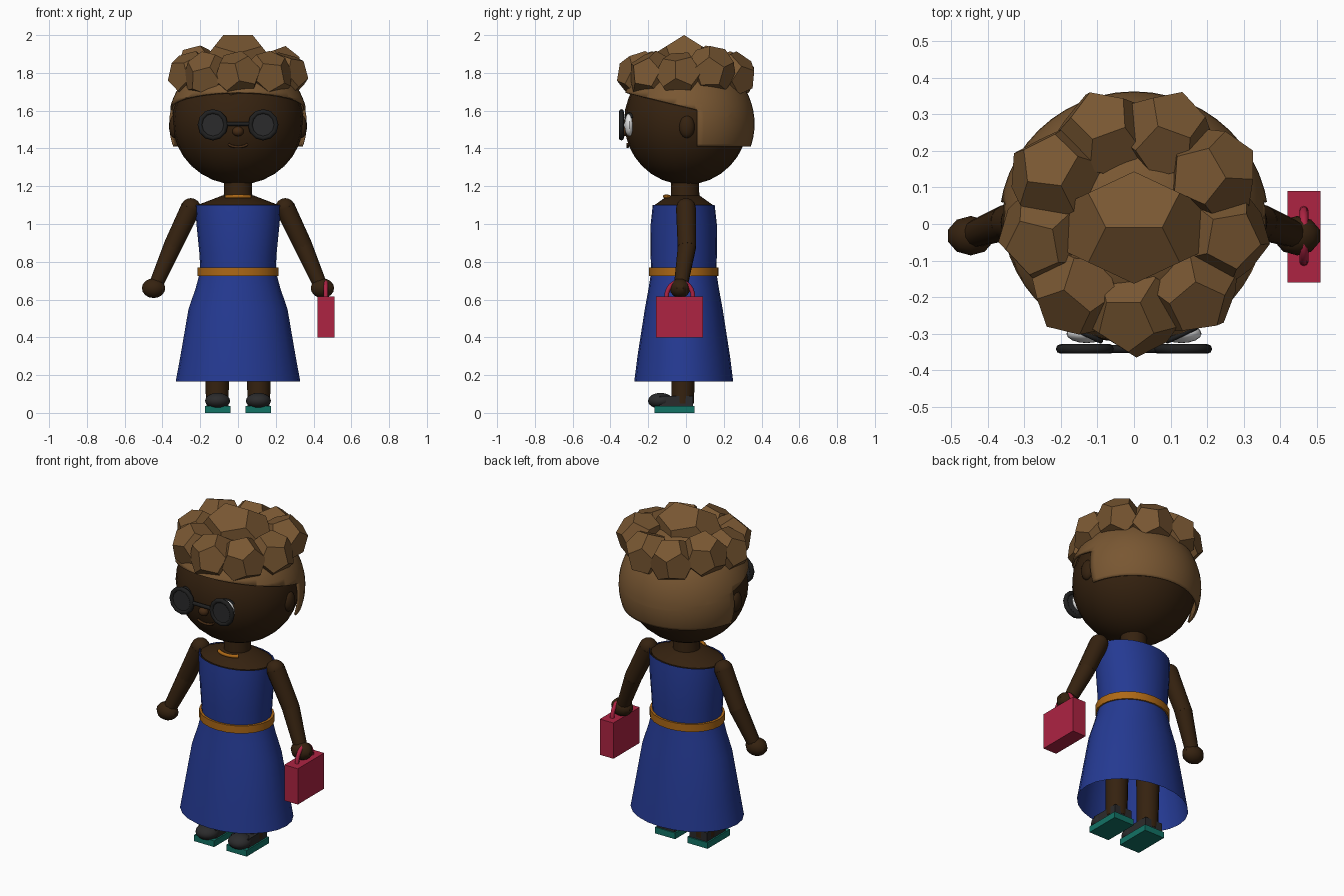
import bpy, bmesh, math, random
from mathutils import Vector, Matrix, Euler

cube = bpy.data.objects.get("Cube")
if cube:
    bpy.data.objects.remove(cube, do_unlink=True)
random.seed(4)


def material(name, r, g, b):
    m = bpy.data.materials.new(name)
    m.use_nodes = True
    m.diffuse_color = (r, g, b, 1)
    node = next(n for n in m.node_tree.nodes if n.type == 'BSDF_PRINCIPLED')
    node.inputs["Base Color"].default_value = (r, g, b, 1)
    return m


SKIN = material("dark skin", .036, .016, .005)
LIP = material("lip brown", .06, .024, .007)
HAIR = material("hair brown", .19, .095, .032)
BLUE = material("dress blue", .018, .042, .29)
GOLD = material("belt orange", .42, .14, .008)
RED = material("bag red", .42, .017, .055)
TEAL = material("sole teal", .006, .17, .13)
BLACK = material("frame black", .014, .014, .014)
GREY = material("shoe charcoal", .024, .024, .025)
WHITE = material("eye white", .8, .8, .8)


def finish(name, bm, mat, smooth=40):
    bmesh.ops.recalc_face_normals(bm, faces=bm.faces[:])
    me = bpy.data.meshes.new(name)
    bm.to_mesh(me)
    bm.free()
    me.materials.append(mat)
    ob = bpy.data.objects.new(name, me)
    bpy.context.collection.objects.link(ob)
    if smooth:
        bpy.ops.object.select_all(action='DESELECT')
        ob.select_set(True)
        bpy.context.view_layer.objects.active = ob
        bpy.ops.object.shade_smooth_by_angle(angle=math.radians(smooth))
    return ob


def ball(name, mat, loc, scale, segs=16, rings=12):
    bm = bmesh.new()
    mtx = Matrix.LocRotScale(Vector(loc), None, Vector(scale))
    bmesh.ops.create_uvsphere(bm, u_segments=segs, v_segments=rings, radius=1, matrix=mtx)
    return finish(name, bm, mat)


def box(name, mat, lo, hi):
    lo, hi = Vector(lo), Vector(hi)
    bm = bmesh.new()
    bmesh.ops.create_cube(bm, size=1, matrix=Matrix.LocRotScale((lo + hi) / 2, None, hi - lo))
    return finish(name, bm, mat, 0)


def limb(name, mat, a, b, ra, rb, segs=12):
    a, b = Vector(a), Vector(b)
    rot = (b - a).to_track_quat('Z', 'Y')
    bm = bmesh.new()
    bmesh.ops.create_cone(bm, cap_ends=True, segments=segs, radius1=ra, radius2=rb,
                          depth=(b - a).length, matrix=Matrix.LocRotScale((a + b) / 2, rot, None))
    return finish(name, bm, mat)


def loft(name, mat, rings, cy=-.012, segs=24, caps=False):
    """Stack of ellipses (z, x radius, y radius)."""
    bm = bmesh.new()
    loops = []
    for z, rx, ry in rings:
        angles = [2 * math.pi * i / segs for i in range(segs)]
        loops.append([bm.verts.new((rx * math.cos(t), cy + ry * math.sin(t), z)) for t in angles])
    for p, q in zip(loops, loops[1:]):
        for i in range(segs):
            j = (i + 1) % segs
            bm.faces.new((p[i], p[j], q[j], q[i]))
    if caps:
        bm.faces.new(loops[0])
        bm.faces.new(loops[-1])
    return finish(name, bm, mat)


def tube(name, mat, points, r, closed=False):
    cu = bpy.data.curves.new(name, 'CURVE')
    cu.dimensions = '3D'
    cu.bevel_depth = r
    cu.bevel_resolution = 2
    cu.use_fill_caps = True
    sp = cu.splines.new('POLY')
    sp.points.add(len(points) - 1)
    for p, co in zip(sp.points, points):
        p.co = (*co, 1)
    sp.use_cyclic_u = closed
    sp.use_smooth = True
    cu.materials.append(mat)
    ob = bpy.data.objects.new(name, cu)
    bpy.context.collection.objects.link(ob)
    return ob


def arc(start, end, n):
    return [math.radians(start + (end - start) * i / n) for i in range(n + 1)]


def dodecahedron(name, loc, scale, rot):
    phi = (1 + 5 ** .5) / 2
    signs = (-1, 1)
    pts = [(a, b, c) for a in signs for b in signs for c in signs]
    for a in signs:
        for b in signs:
            u, v = a / phi, b * phi
            pts += [(u, 0, v), (0, v, u), (v, u, 0)]
    bm = bmesh.new()
    for p in pts:
        bm.verts.new(p)
    bmesh.ops.convex_hull(bm, input=bm.verts[:])
    bmesh.ops.dissolve_limit(bm, angle_limit=.05, verts=bm.verts[:], edges=bm.edges[:])
    bm.transform(Matrix.LocRotScale(Vector(loc), rot, Vector(scale)))
    return finish(name, bm, HAIR, 0)


# Head and hair shell
ball("head", SKIN, (0, 0, 1.543), (.347, .328, .335), 24, 16)
bm = bmesh.new()
bmesh.ops.create_uvsphere(bm, u_segments=48, v_segments=32, radius=1,
                          matrix=Matrix.LocRotScale(Vector((0, 0, 1.53)), None, Vector((.37, .363, .365))))
SPLIT, NAPE, BROW, SLOPE = .06, 1.41, 1.605, .24
for co, no in (((0, SPLIT, 0), (0, 1, 0)), ((0, 0, NAPE), (0, 0, 1)), ((0, SPLIT, BROW), (0, SLOPE, 1))):
    bmesh.ops.bisect_plane(bm, geom=bm.verts[:] + bm.edges[:] + bm.faces[:], plane_co=co, plane_no=no)


def below_hairline(f):
    c = f.calc_center_median()
    return c.z < (NAPE if c.y > SPLIT else BROW + SLOPE * (SPLIT - c.y))


bmesh.ops.delete(bm, geom=[f for f in bm.faces if below_hairline(f)], context='FACES')
hair = finish("hair_shell", bm, HAIR)
shell = hair.modifiers.new("thickness", 'SOLIDIFY')
shell.thickness = .012

# Faceted curls: one on the crown and a ring of nine
dodecahedron("crown_curl", (0, -.01, 1.845), (.125, .095, .096), Euler((0, 0, 0)))
for i in range(9):
    t = math.radians(-90 + 40 * i)
    spin = Euler((random.uniform(-.3, .3), random.uniform(-.3, .3), t + math.pi / 2))
    lift = 1.785 + (.03 if i in (3, 6) else 0)
    dodecahedron("curl", (.245 * math.cos(t), .245 * math.sin(t) + .01, lift), (.077,) * 3, spin)

# Face
ball("nose", LIP, (0, -.328, 1.49), (.03, .026, .026), 12, 8)
tube("mouth", LIP, [(.055 * math.cos(t), -.309, 1.432 + .024 * math.sin(t)) for t in arc(200, 340, 8)], .007)
tube("glasses_bridge", BLACK, [(-.06, -.342, 1.53), (.06, -.342, 1.53)], .011)
for s in (-1, 1):
    ball("ear", SKIN, (s * .335, .005, 1.515), (.03, .042, .06))
    ball("eye", WHITE, (s * .13, -.3, 1.525), (.055, .026, .06))
    tube("eyelashes", BLACK, [(s * (.13 + .042 * math.cos(t)), -.302 + .02 * math.cos(t), 1.55 + .035 * math.sin(t))
                              for t in arc(20, 160, 6)], .007)
    tube("glasses_rim", BLACK, [(s * .133 + .068 * math.cos(t), -.342, 1.525 + .07 * math.sin(t))
                                for t in arc(0, 330, 11)], .013, True)
    limb("lens", GREY, (s * .133, -.335, 1.525), (s * .133, -.347, 1.525), .066, .066)

# Neck, shoulders, necklace
limb("neck", SKIN, (0, -.005, 1.08), (0, -.005, 1.26), .078, .072, 16)
loft("shoulders", SKIN, [(1.06, .21, .15), (1.1, .215, .155), (1.15, .085, .085)], caps=True)
tube("necklace", GOLD, [(.1 * math.cos(t), -.012 + .1 * math.sin(t), 1.14 - .006 * math.sin(t))
                        for t in arc(-130, -50, 8)], .01)

# Dress and belt
loft("bodice", BLUE, [(.74, .198, .172), (.85, .205, .176), (1, .22, .175), (1.1, .227, .164)])
loft("skirt", BLUE, [(.165, .33, .262), (.3, .305, .245), (.55, .262, .206), (.66, .224, .186), (.75, .2, .172)])
loft("belt", GOLD, [(.725, .19, .16), (.725, .215, .185), (.77, .215, .185), (.77, .19, .16)])

# Arms, legs and shoes
for s in (-1, 1):
    shoulder, elbow, wrist = (s * .25, 0, 1.085), (s * .347, .005, .88), (s * .43, -.025, .69)
    ball("shoulder", SKIN, shoulder, (.052,) * 3)
    limb("upper_arm", SKIN, shoulder, elbow, .053, .049)
    ball("elbow", SKIN, elbow, (.048,) * 3)
    limb("forearm", SKIN, elbow, wrist, .049, .038)
    ball("hand", SKIN, (s * .447, -.032, .66), (.065, .054, .052), 10, 8)
    limb("leg", SKIN, (s * .11, -.018, .05), (s * .11, -.01, .6), .06, .068)
    box("shoe_sole", TEAL, (s * .108 - .067, -.168, 0), (s * .108 + .067, .045, .037))
    box("shoe_upper", GREY, (s * .108 - .058, -.14, .037), (s * .108 + .058, .038, .09))
    ball("shoe_toe", GREY, (s * .108, -.135, .064), (.066, .066, .042))

# Handbag held in the left hand
box("handbag", RED, (.42, -.16, .4), (.51, .09, .615))
tube("handbag_handle", RED, [(.465, -.033 + .07 * math.cos(t), .615 + .08 * math.sin(t))
                             for t in arc(0, 180, 12)], .012)
